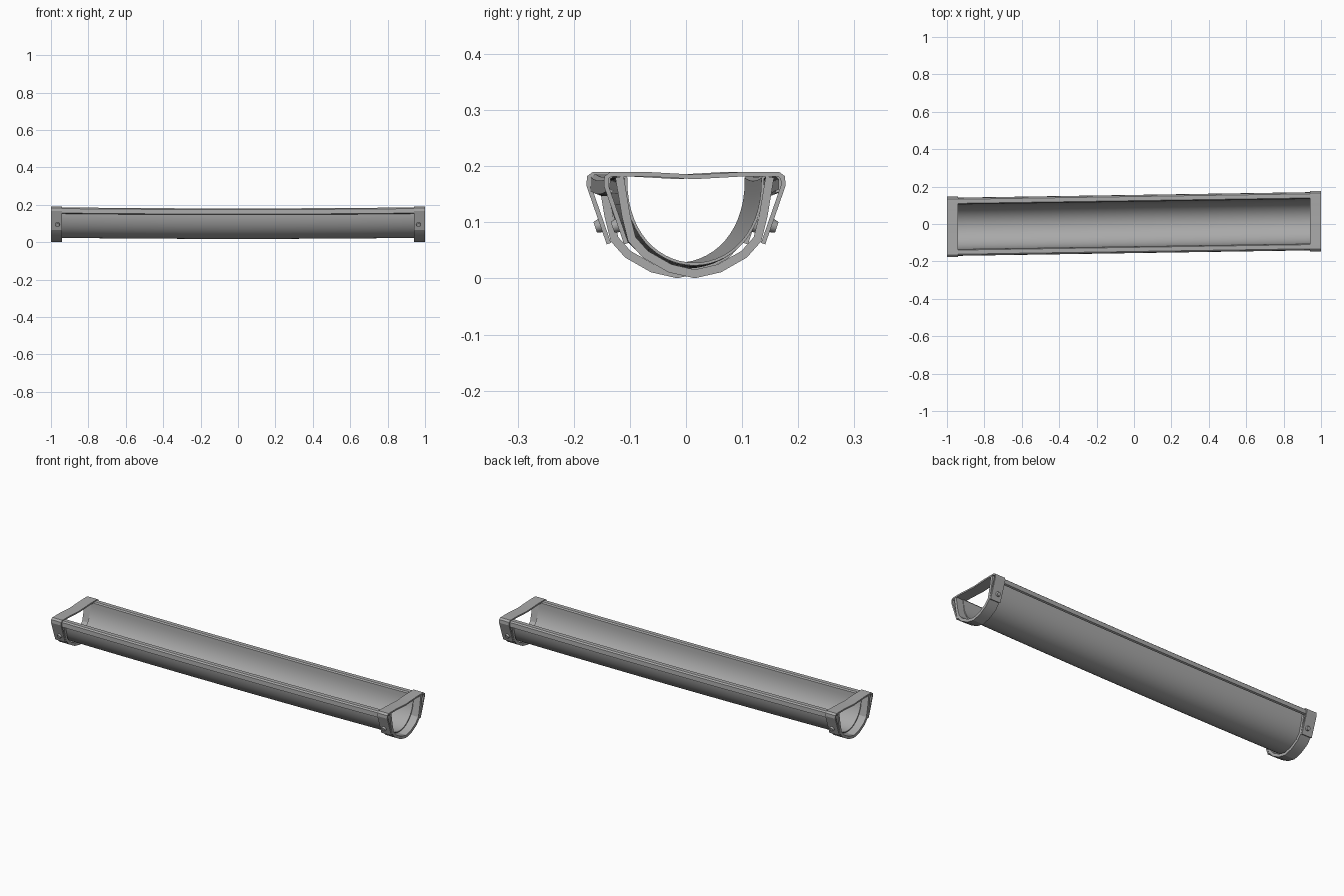
import bpy, bmesh, math
from mathutils import Vector, Matrix

if "Cube" in bpy.data.objects:
    bpy.data.objects.remove(bpy.data.objects["Cube"], do_unlink=True)

metal = bpy.data.materials.new("grey_metal")
metal.use_nodes = True
GREY = (0.4, 0.4, 0.4, 1)
metal.diffuse_color = GREY
metal.node_tree.nodes["Principled BSDF"].inputs["Base Color"].default_value = GREY

SKEW = 0.0155   # sideways drift of the trough along its length


def finish(name, bm, angle):
    bmesh.ops.recalc_face_normals(bm, faces=bm.faces)
    mesh = bpy.data.meshes.new(name)
    bm.to_mesh(mesh)
    bm.free()
    mesh.materials.append(metal)
    obj = bpy.data.objects.new(name, mesh)
    bpy.context.collection.objects.link(obj)
    bpy.ops.object.select_all(action='DESELECT')
    obj.select_set(True)
    bpy.context.view_layer.objects.active = obj
    bpy.ops.object.shade_smooth_by_angle(angle=math.radians(angle))
    return obj


def mirrored(half):
    """Full path from a half path that starts on the centre line."""
    return [(-y, z) for y, z in reversed(half[1:])] + half


def outline(path, thickness):
    """Closed outline of a path given a thickness, with mitred corners."""
    pts = [Vector(p) for p in path]
    left, right = [], []
    for i, p in enumerate(pts):
        a = (p - pts[i - 1]).normalized() if i else None
        b = (pts[i + 1] - p).normalized() if i < len(pts) - 1 else None
        a, b = a or b, b or a
        t = (a + b).normalized()
        n = Vector((-t.y, t.x)) * (thickness / 2 / max(0.6, t.dot(a)))
        left.append(p + n)
        right.append(p - n)
    return left + right[::-1]


def ribbon(name, path, thickness, stations, shift, angle):
    """Sweep a thick path along x; shift(x) gives its y and z offset."""
    bm = bmesh.new()
    loop = outline(path, thickness)
    rings = []
    for x in stations:
        dy, dz = shift(x)
        rings.append([bm.verts.new((x, p.x + dy, p.y + dz)) for p in loop])
    n = len(loop)
    for r, s in zip(rings, rings[1:]):
        for i in range(n):
            j = (i + 1) % n
            bm.faces.new((r[i], r[j], s[j], s[i]))
    # End caps as strips across the thickness
    for r in (rings[0], rings[-1]):
        for i in range(n // 2 - 1):
            bm.faces.new((r[i], r[i + 1], r[n - 2 - i], r[n - 1 - i]))
    return finish(name, bm, angle)


# Trough: rounded channel with lips rolled outwards, sagging slightly mid-span
STEPS = 14
channel = []
for i in range(STEPS + 1):
    t = math.pi / 2 * i / STEPS
    channel.append((0.122 * math.sin(t), 0.179 - 0.153 * max(0, math.cos(t)) ** 0.88))
lip = [(0.126, 0.184), (0.146, 0.184), (0.152, 0.179), (0.153, 0.158), (0.145, 0.155)]
trough_x = [-0.96 + 1.92 * i / 12 for i in range(13)]
ribbon("trough", mirrored(channel + lip), 0.005, trough_x,
       lambda x: (SKEW * x, -0.006 * (1 - x * x)), 35)

# Brackets at both ends: cradle, strap over the top, rivets
cradle = [(0, 0.008), (0.044, 0.018), (0.088, 0.043), (0.112, 0.07),
          (0.122, 0.11), (0.134, 0.181)]
strap = [(0, 0.181), (0.09, 0.186), (0.149, 0.186), (0.157, 0.18),
         (0.158, 0.166), (0.122, 0.062)]
for side, label in ((1, "left"), (-1, "right")):
    def offset(x, side=side):
        return SKEW * side, 0
    ends = sorted((side * 0.94, side * 1.0))
    ribbon(label + "_cradle", mirrored(cradle), 0.015, ends, offset, 20)
    ribbon(label + "_strap", mirrored(strap), 0.008, ends, offset, 20)
    for face, where in ((-1, "front"), (1, "back")):
        bm = bmesh.new()
        normal = Vector((0, face * 0.945, -0.327))
        centre = Vector((side * 0.965, face * 0.135 + SKEW * side, 0.095))
        turn = normal.to_track_quat('Z', 'Y').to_matrix().to_4x4()
        bmesh.ops.create_cone(
            bm, cap_ends=True, segments=12, radius1=0.013, radius2=0.010, depth=0.012,
            matrix=Matrix.Translation(centre + normal * 0.006) @ turn)
        finish(label + "_" + where + "_rivet", bm, 30)
